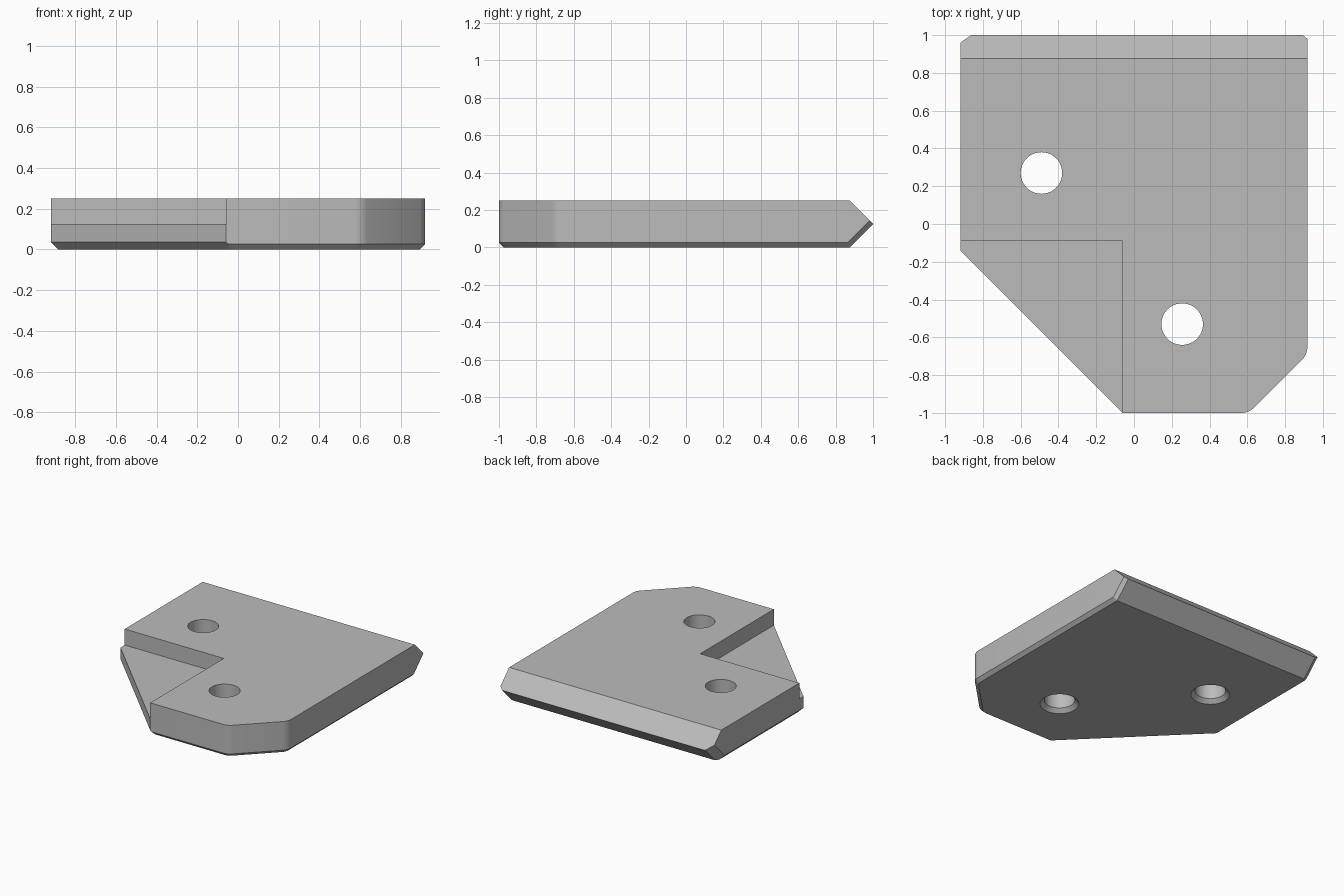
import bpy, bmesh, math
from mathutils import Vector, Matrix

old = bpy.data.objects.get("Cube")
if old:
    bpy.data.objects.remove(old, do_unlink=True)

HX, TOP, MID = 0.918, 0.25, 0.125   # half width, thickness, half thickness
SMALL, LARGE = 0.026, 0.036         # underside chamfers

grey = bpy.data.materials.new("plain grey")
grey.use_nodes = True
grey.diffuse_color = (0.5, 0.5, 0.5, 1)
grey.node_tree.nodes["Principled BSDF"].inputs["Base Color"].default_value = (0.5, 0.5, 0.5, 1)


def make_object(name, bm):
    bmesh.ops.recalc_face_normals(bm, faces=bm.faces[:])
    mesh = bpy.data.meshes.new(name)
    bm.to_mesh(mesh)
    bm.free()
    mesh.materials.append(grey)
    obj = bpy.data.objects.new(name, mesh)
    bpy.context.collection.objects.link(obj)
    return obj


def box(low, high):
    bm = bmesh.new()
    low, high = Vector(low), Vector(high)
    place = Matrix.Translation((low + high) / 2) @ Matrix.Diagonal((*(high - low), 1))
    bmesh.ops.create_cube(bm, size=1, matrix=place)
    return bm


def slice_off(bm, point, normal):
    """Remove everything beyond the plane and close the cut."""
    geom = bm.verts[:] + bm.edges[:] + bm.faces[:]
    bmesh.ops.bisect_plane(bm, geom=geom, dist=1e-5, plane_co=point,
                           plane_no=Vector(normal).normalized(), clear_outer=True)
    rim = [e for e in bm.edges if e.is_boundary]
    if rim:
        bmesh.ops.edgeloop_fill(bm, edges=rim)


def side(bm, point, angle, chamfer):
    """Upright side facing the given angle, with a chamfered lower edge."""
    a = math.radians(angle)
    n = Vector((math.cos(a), math.sin(a), 0))
    p = Vector((point[0], point[1], 0))
    slice_off(bm, p, n)
    slice_off(bm, p + Vector((0, 0, chamfer)), n + Vector((0, 0, -1)))


def cut(target, bm):
    cutter = make_object("cutter", bm)
    cutter.hide_render = True
    mod = target.modifiers.new("cut", 'BOOLEAN')
    mod.operation, mod.solver, mod.object = 'DIFFERENCE', 'EXACT', cutter
    bpy.context.view_layer.objects.active = target
    bpy.ops.object.modifier_apply(modifier=mod.name)
    bpy.data.objects.remove(cutter, do_unlink=True)


# Plate outline
body = box((-1.2, -1.2, 0), (1.2, 1.2, TOP))
side(body, (HX, 0), 0, SMALL)
side(body, (0, -1), -90, SMALL)
side(body, (-HX, 0), 180, LARGE)
side(body, (-0.06, -1), 225, LARGE)

# Clipped front corner with two rounded transitions
RADIUS, STEP = 0.1, 9
for cx, cy, start in ((0.567, -0.9, -90), (0.818, -0.649, -45)):
    for i in range(1, 6):
        angle = start + i * STEP
        a = math.radians(angle)
        side(body, (cx + RADIUS * math.cos(a), cy + RADIUS * math.sin(a)), angle, SMALL)

# Wedge-shaped back edge and its clipped lower corners
for up in (1, -1):
    slice_off(body, (0, 1, MID), (0, 1, up))
s = math.sqrt(0.5)
for sx, clip in ((1, SMALL), (-1, 0.055)):
    slice_off(body, (sx * (HX - clip), 1, MID), (sx, s, -s))

plate = make_object("bracket_plate", body)

# Half-depth corner recess
cut(plate, box((-1.5, -1.5, MID), (-0.06, -0.09, 0.5)))

# Bolt holes, countersunk underneath
for x, y in ((-0.49, 0.27), (0.255, -0.53)):
    for r1, r2, low, high in ((0.11, 0.11, -0.1, 0.4), (0.17, 0.06, -0.03, 0.08)):
        tool = bmesh.new()
        bmesh.ops.create_cone(tool, cap_ends=True, segments=48, radius1=r1, radius2=r2,
                              depth=high - low,
                              matrix=Matrix.Translation((x, y, (low + high) / 2)))
        cut(plate, tool)

# Smooth curves, sharp edges
bpy.ops.object.select_all(action='DESELECT')
plate.select_set(True)
bpy.context.view_layer.objects.active = plate
bpy.ops.object.shade_smooth_by_angle(angle=math.radians(25))
